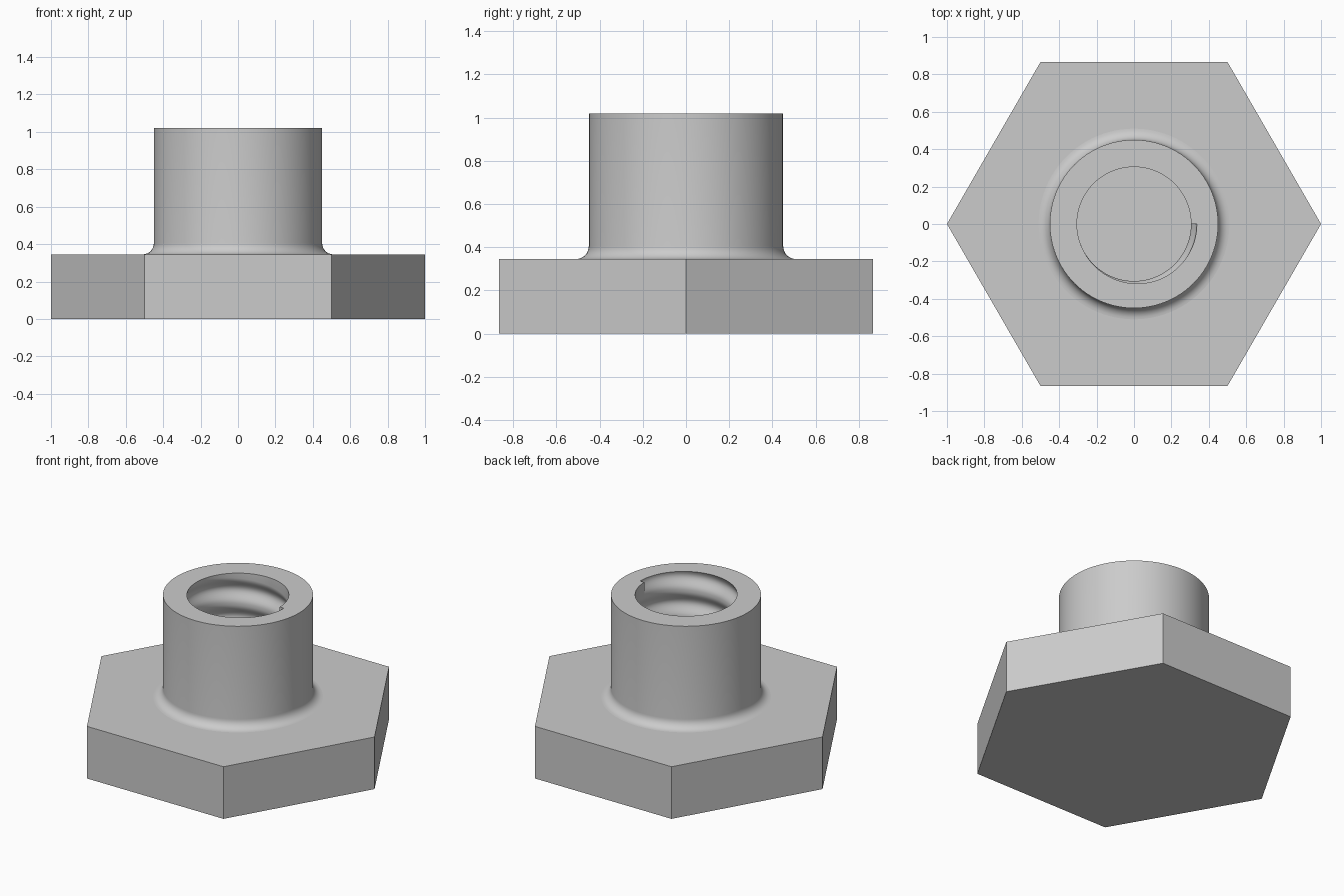
import bpy, bmesh
from math import pi, sin, cos

cube = bpy.data.objects.get("Cube")
if cube:
    bpy.data.objects.remove(cube)

TOP, PLATE = 1.02, 0.345          # heights
OUTER, BORE, FILLET = 0.45, 0.305, 0.06
PITCH, DEPTH = 0.18, 0.031        # internal thread
HALF = PITCH * 0.46
SEGMENTS = 96

steel = bpy.data.materials.new("grey_metal")
steel.use_nodes = True
grey = (0.6, 0.6, 0.6, 1)
steel.diffuse_color = grey
steel.node_tree.nodes["Principled BSDF"].inputs["Base Color"].default_value = grey


def finish(bm, name):
    mesh = bpy.data.meshes.new(name)
    bm.to_mesh(mesh)
    bm.free()
    mesh.materials.append(steel)
    obj = bpy.data.objects.new(name, mesh)
    bpy.context.collection.objects.link(obj)
    return obj


def groove(offset):
    """Rounded thread depth at a height offset from the groove centre."""
    if abs(offset) >= HALF:
        return 0
    return DEPTH * 0.5 * (1 + cos(pi * offset / HALF))


def thread_rows(turn):
    """Bore profile, top to bottom, at a fraction of one turn."""
    centres = [TOP - PITCH * (1 - turn + k) for k in range(6)]
    heights = [TOP]
    for c in centres:
        heights += [c + HALF * (1 - i / 7) for i in range(15)]
    heights = [min(TOP, max(PLATE, z)) for z in heights + [PLATE]]
    return [(BORE + max(groove(z - c) for c in centres), z) for z in heights]


# Hexagonal base plate
bm = bmesh.new()
corners = [bm.verts.new((cos(i * pi / 3), sin(i * pi / 3), 0)) for i in range(6)]
base = bm.faces.new(corners)
top = bmesh.ops.extrude_face_region(bm, geom=[base])["geom"]
bmesh.ops.translate(bm, vec=(0, 0, PLATE),
                    verts=[v for v in top if isinstance(v, bmesh.types.BMVert)])
bmesh.ops.recalc_face_normals(bm, faces=bm.faces)
finish(bm, "hex_plate")

# Sleeve: filleted outside, flat rim and threaded bore swept around the axis
fillet = [(OUTER + FILLET * (1 - sin(a)), PLATE + FILLET * (1 - cos(a)))
          for a in (i * pi / 16 for i in range(9))]
bm = bmesh.new()
columns = []
for j in range(SEGMENTS + 1):
    turn = j / SEGMENTS
    a = 2 * pi * turn
    profile = fillet + [(OUTER, TOP)] + thread_rows(turn)
    columns.append([bm.verts.new((r * cos(a), r * sin(a), z)) for r, z in profile])
for left, right in zip(columns, columns[1:]):
    for i in range(len(left) - 1):
        bm.faces.new((left[i], right[i], right[i + 1], left[i + 1]))

# End wall where the thread runs out through the rim
run_out = [(r, z) for r, z in thread_rows(1) if TOP - HALF <= z < TOP]
run_out = [(BORE, TOP), (BORE + DEPTH, TOP)] + run_out
bm.faces.new([bm.verts.new((r, 0, z)) for r, z in run_out])
bmesh.ops.remove_doubles(bm, verts=bm.verts, dist=0.00002)
sleeve = finish(bm, "threaded_sleeve")

bpy.ops.object.select_all(action="DESELECT")
sleeve.select_set(True)
bpy.context.view_layer.objects.active = sleeve
bpy.ops.object.shade_smooth_by_angle()
